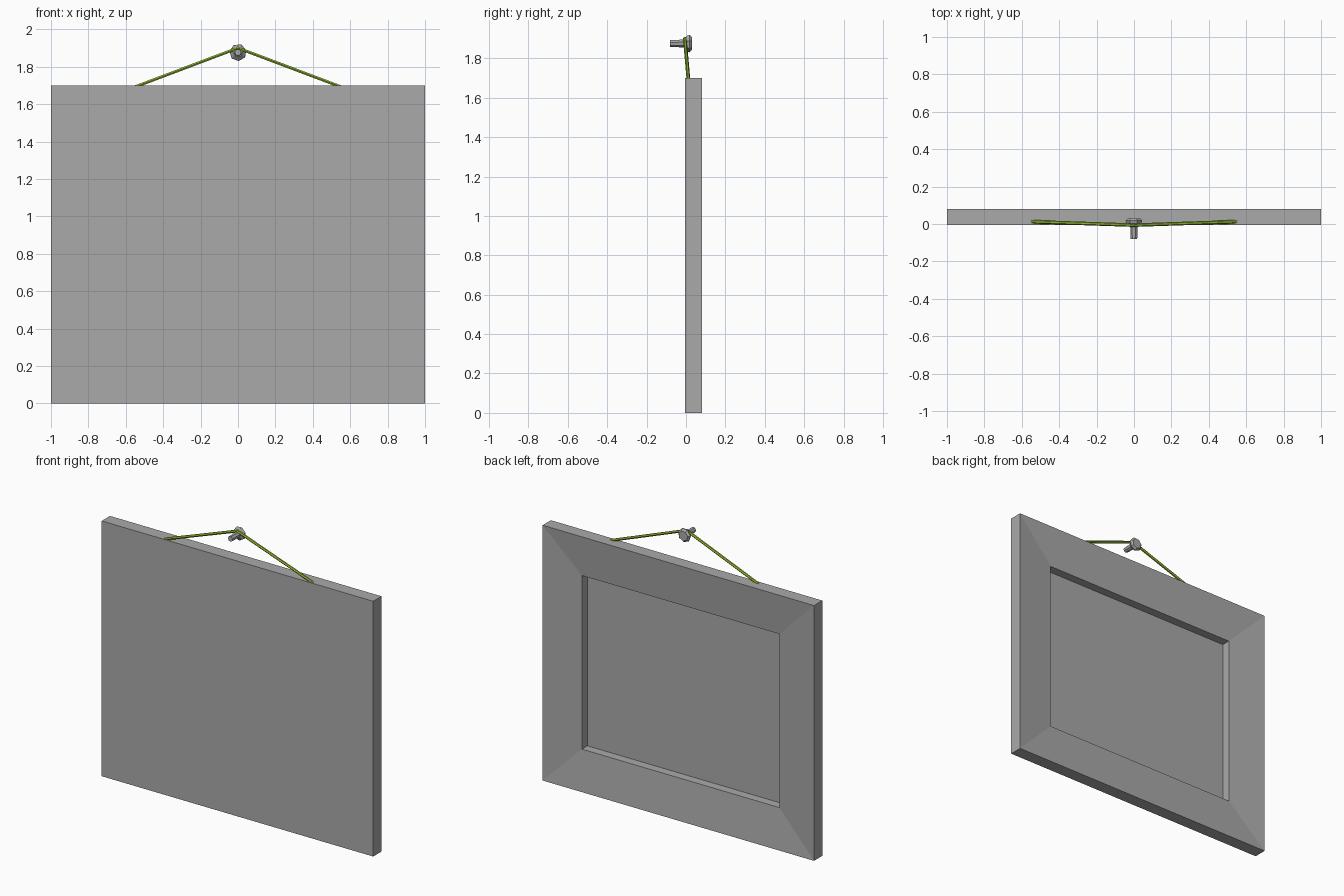
import bpy
import bmesh
from math import cos, sin, pi
from mathutils import Vector

cube = bpy.data.objects.get("Cube")
if cube:
    bpy.data.objects.remove(cube)


def material(name, rgb):
    mat = bpy.data.materials.new(name)
    mat.use_nodes = True
    mat.diffuse_color = (*rgb, 1)
    mat.node_tree.nodes["Principled BSDF"].inputs["Base Color"].default_value = (*rgb, 1)
    return mat


grey = material("plain grey", (0.4, 0.4, 0.4))
green = material("cord green", (0.3, 0.5, 0.03))


def loft(name, rings, mat):
    """Join successive rings of points and cap both ends."""
    bm = bmesh.new()
    loops = [[bm.verts.new(p) for p in ring] for ring in rings]
    n = len(loops[0])
    for a, b in zip(loops, loops[1:]):
        for i in range(n):
            j = (i + 1) % n
            bm.faces.new((a[i], a[j], b[j], b[i]))
    bm.faces.new(loops[0])
    bm.faces.new(loops[-1])
    bmesh.ops.recalc_face_normals(bm, faces=bm.faces)
    mesh = bpy.data.meshes.new(name)
    bm.to_mesh(mesh)
    bm.free()
    mesh.materials.append(mat)
    obj = bpy.data.objects.new(name, mesh)
    bpy.context.collection.objects.link(obj)
    return obj


# Frame: flat front, sloped border and recessed panel on the other side
W, H = 1.0, 1.70
FRONT, RIM = -0.006, 0.081


def rectangle(inset, y):
    x, low, high = W - inset, inset, H - inset
    return [(-x, y, low), (x, y, low), (x, y, high), (-x, y, high)]


loft("picture_frame", [rectangle(0, FRONT), rectangle(0, RIM),
                       rectangle(0.272, RIM - 0.025), rectangle(0.272, FRONT + 0.004)], grey)


# Hanging cord: two straight runs meeting over the nail
def cord_ring(x, y, z, sides=6, radius=0.0095):
    return [(x, y + radius * cos(2 * pi * i / sides),
             z + radius * sin(2 * pi * i / sides)) for i in range(sides)]


peak, end = Vector((0, -0.006, 1.90)), Vector((0.57, 0.013, 1.685))
loft("hanging_cord", [cord_ring(-end.x, end.y, end.z), cord_ring(*peak),
                      cord_ring(*end)], green)


# Nail: shaft pointing forward, bevelled head behind the cord
def nail_ring(y, radius, sides=7, turn=0.3):
    return [(radius * cos(turn + 2 * pi * i / sides), y,
             1.876 + radius * sin(turn + 2 * pi * i / sides)) for i in range(sides)]


loft("nail_shaft", [nail_ring(y, r) for y, r in ((-0.081, 0.018), (0.0, 0.021))], grey)
loft("nail_head", [nail_ring(y, r) for y, r in
                   ((-0.008, 0.025), (0.006, 0.042), (0.018, 0.046), (0.03, 0.034))], grey)
